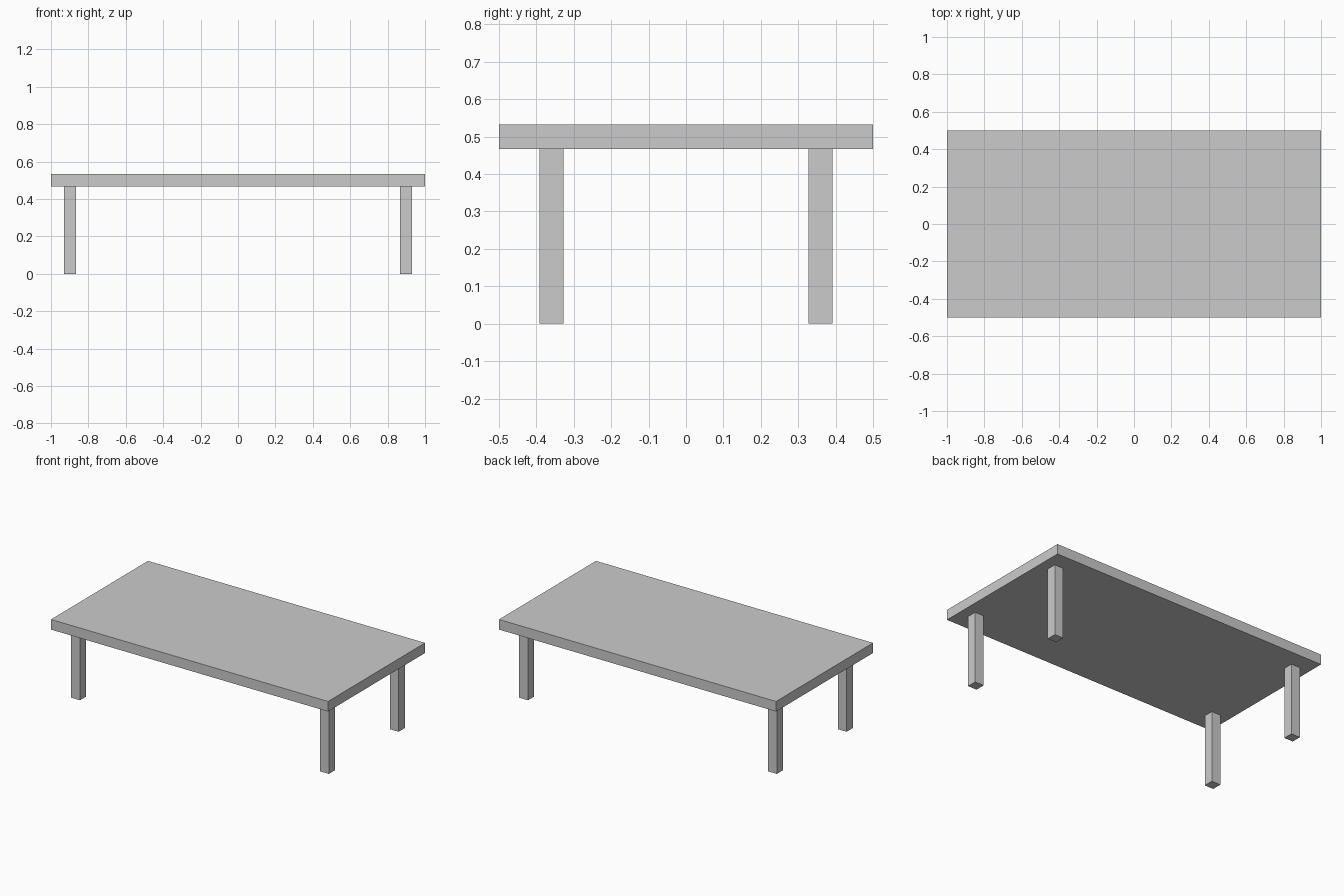
import bpy

if "Cube" in bpy.data.objects:
    bpy.data.objects.remove(bpy.data.objects["Cube"])

TOP_Z, UNDER_Z = 0.533, 0.467
LEG_W = 0.064


def box(name, center, size):
    bpy.ops.mesh.primitive_cube_add(size=1, location=center)
    obj = bpy.context.object
    obj.name = name
    obj.scale = size
    bpy.ops.object.transform_apply(location=False, rotation=False, scale=True)
    return obj


# Table top slab
box("table_top", (0, 0, (TOP_Z + UNDER_Z) / 2), (2, 1, TOP_Z - UNDER_Z))

# Four square legs, inset from the corners
for side, sx in (("left", -1), ("right", 1)):
    for end, sy in (("front", -1), ("back", 1)):
        box(f"{end}_{side}_leg", (sx * 0.898, sy * 0.36, UNDER_Z / 2),
            (LEG_W, LEG_W, UNDER_Z))
